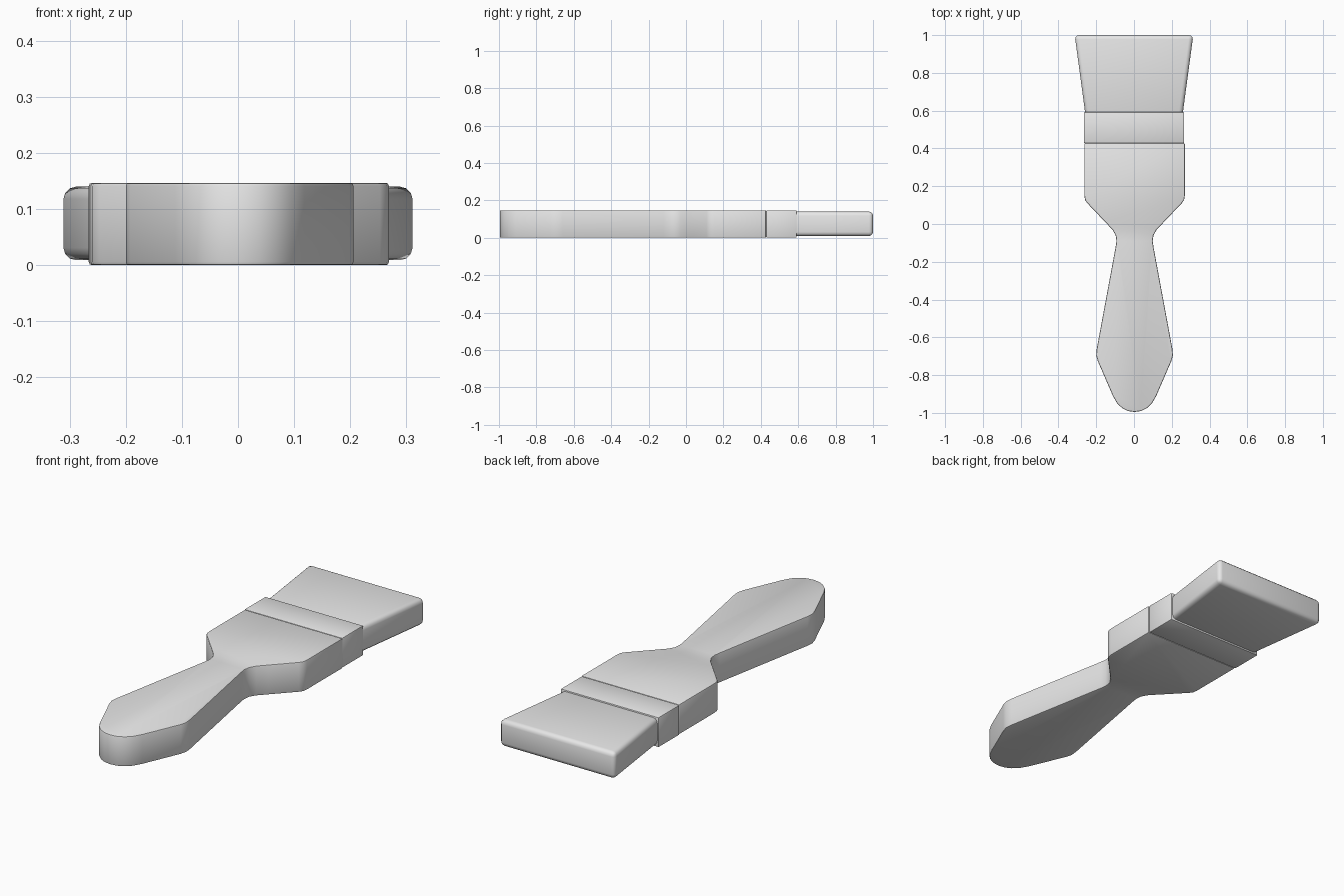
import bpy, bmesh

cube = bpy.data.objects.get("Cube")
if cube:
    bpy.data.objects.remove(cube, do_unlink=True)

grey = bpy.data.materials.new("plain_grey")
grey.use_nodes = True
grey.diffuse_color = (0.8, 0.8, 0.8, 1)
grey.node_tree.nodes["Principled BSDF"].inputs["Base Color"].default_value = (0.8, 0.8, 0.8, 1)


def slab(name, half, z0, z1, bevel, segments, shift=0.0, limit=60):
    """Extrude a mirrored half outline of (half width, y) points, then round its edges."""
    outline = half + [(-x, y) for x, y in reversed(half) if x > 0]
    bm = bmesh.new()
    face = bm.faces.new([bm.verts.new((x + shift, y, z0)) for x, y in outline])
    grown = bmesh.ops.extrude_face_region(bm, geom=[face])["geom"]
    top = [v for v in grown if isinstance(v, bmesh.types.BMVert)]
    bmesh.ops.translate(bm, verts=top, vec=(0, 0, z1 - z0))
    bmesh.ops.recalc_face_normals(bm, faces=bm.faces)
    mesh = bpy.data.meshes.new(name)
    bm.to_mesh(mesh)
    bm.free()
    mesh.materials.append(grey)
    obj = bpy.data.objects.new(name, mesh)
    bpy.context.collection.objects.link(obj)
    mod = obj.modifiers.new("soft_edges", "BEVEL")
    mod.width = bevel
    mod.segments = segments
    mod.limit_method = "ANGLE"
    mod.angle_limit = limit * 3.14159 / 180
    bpy.ops.object.select_all(action="DESELECT")
    obj.select_set(True)
    bpy.context.view_layer.objects.active = obj
    bpy.ops.object.modifier_apply(modifier=mod.name)
    bpy.ops.object.shade_smooth_by_angle(angle=0.6)
    return obj


# Handle: rounded tip, wide grip, narrow neck and broad shoulders
slab("handle", [
    (0, -0.995), (0.035, -0.99), (0.065, -0.975), (0.092, -0.95), (0.115, -0.91),
    (0.195, -0.725), (0.203, -0.695), (0.2, -0.66),
    (0.1, -0.12), (0.096, -0.09), (0.1, -0.06), (0.117, -0.03), (0.155, 0.01),
    (0.25, 0.11), (0.262, 0.127), (0.266, 0.15), (0.266, 0.428),
], 0, 0.147, 0.006, 2, shift=0.003)

# Metal band between the handle and the bristles
slab("ferrule", [(0.266, 0.428), (0.266, 0.592)], 0, 0.147, 0.006, 2)

# Flared bristle block, its root tucked inside the band
slab("bristles", [(0.252, 0.54), (0.314, 1.0)], 0.009, 0.14, 0.022, 3)
